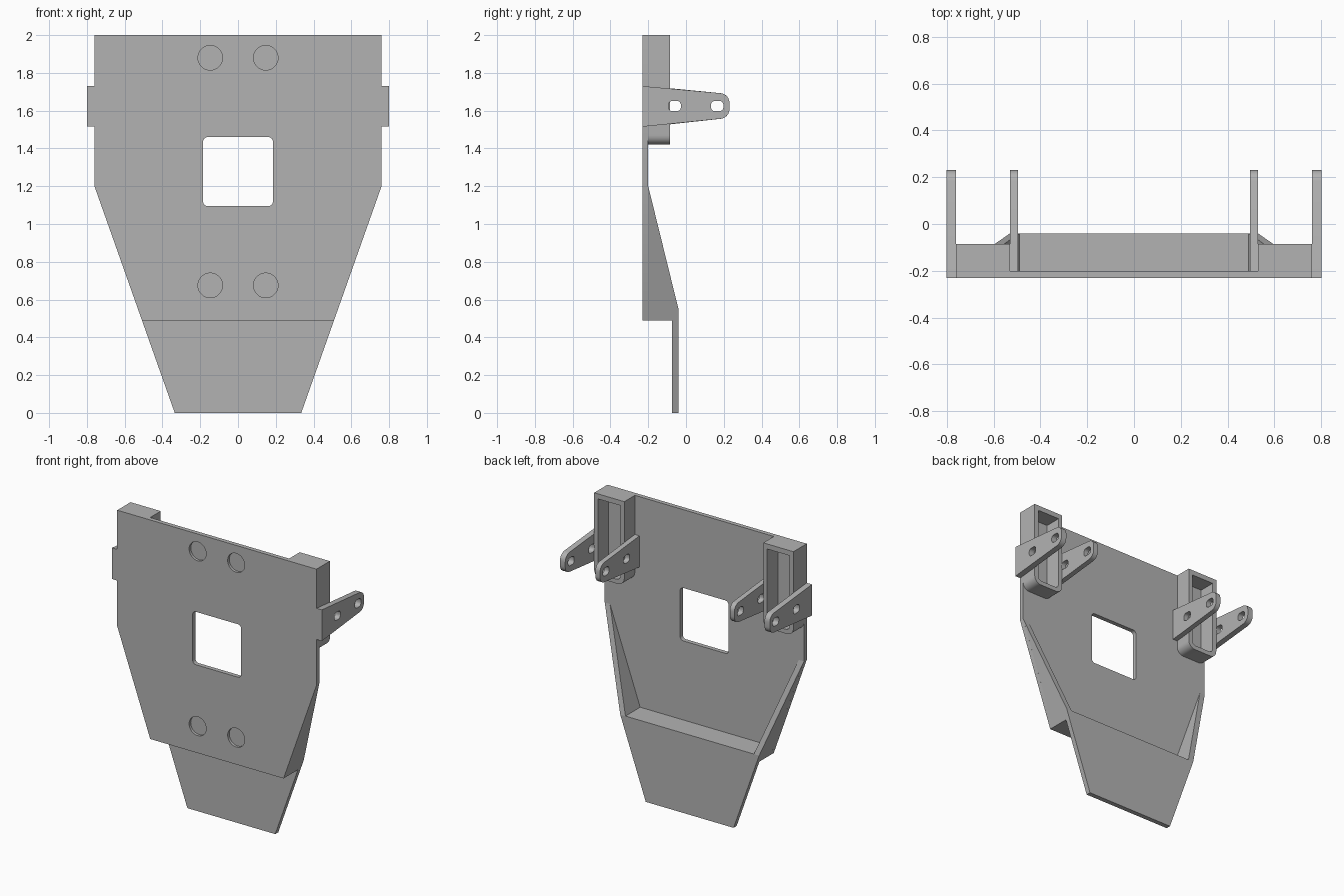
import bpy, bmesh, math

cube = bpy.data.objects.get("Cube")
if cube:
    bpy.data.objects.remove(cube, do_unlink=True)

grey = bpy.data.materials.new("plain_grey")
grey.use_nodes = True
TONE = (0.45, 0.45, 0.45, 1)
grey.diffuse_color = TONE
grey.node_tree.nodes["Principled BSDF"].inputs["Base Color"].default_value = TONE


def loft(name, ring_a, ring_b):
    """Closed solid between two matching rings of points."""
    bm = bmesh.new()
    a = [bm.verts.new(p) for p in ring_a]
    b = [bm.verts.new(p) for p in ring_b]
    bm.faces.new(a)
    bm.faces.new(b[::-1])
    n = len(a)
    for i in range(n):
        j = (i + 1) % n
        bm.faces.new((a[j], a[i], b[i], b[j]))
    bmesh.ops.recalc_face_normals(bm, faces=bm.faces)
    mesh = bpy.data.meshes.new(name)
    bm.to_mesh(mesh)
    bm.free()
    mesh.materials.append(grey)
    ob = bpy.data.objects.new(name, mesh)
    bpy.context.collection.objects.link(ob)
    return ob


def slab_y(name, outline, y0, y1):
    return loft(name, [(x, y0, z) for x, z in outline], [(x, y1, z) for x, z in outline])


def slab_x(name, outline, x0, x1):
    return loft(name, [(x0, y, z) for y, z in outline], [(x1, y, z) for y, z in outline])


def rounded(corners, radii, steps=6):
    """Round each corner of a convex outline with its own radius."""
    pts, n = [], len(corners)
    for i, (px, py) in enumerate(corners):
        r = radii[i]
        if r == 0:
            pts.append((px, py))
            continue
        ends = []
        for qx, qy in (corners[i - 1], corners[(i + 1) % n]):
            d = math.hypot(qx - px, qy - py)
            ends.append((px + (qx - px) / d * r, py + (qy - py) / d * r))
        (ax, ay), (bx, by) = ends
        cx, cy = ax + bx - px, ay + by - py
        for k in range(steps + 1):
            t = k / steps * math.pi / 2
            s, c = 1 - math.sin(t), 1 - math.cos(t)
            pts.append((px + (ax - px) * s + (bx - px) * c, py + (ay - py) * s + (by - py) * c))
    return pts


def rect(x0, x1, z0, z1):
    return [(x0, z0), (x1, z0), (x1, z1), (x0, z1)]


def cut(ob, cutters):
    bpy.context.view_layer.objects.active = ob
    for c in cutters:
        mod = ob.modifiers.new("cut", 'BOOLEAN')
        mod.operation, mod.solver, mod.object = 'DIFFERENCE', 'EXACT', c
        bpy.ops.object.modifier_apply(modifier=mod.name)
        bpy.data.objects.remove(c, do_unlink=True)


def side(z):
    """Half width of the tapering lower body."""
    return 0.335 + 0.354 * z


FRONT, BACK, RIM = -0.23, -0.2, -0.04
LOW, SHELF, WAIST = 0.49, 0.55, 1.2

# Main plate with window and four shallow round recesses
half = [(side(LOW), LOW), (0.76, WAIST), (0.76, 2)]
plate = slab_y("main_plate", half + [(-x, z) for x, z in half[::-1]], FRONT, BACK)
cutters = [slab_y("window_cutter", rounded(rect(-0.185, 0.185, 1.095, 1.46), [0.025] * 4), -0.3, 0)]
for x in (-0.147, 0.147):
    for z in (0.675, 1.88):
        disc = [(x + 0.065 * math.cos(k * math.tau / 40), z + 0.065 * math.sin(k * math.tau / 40))
                for k in range(40)]
        cutters.append(slab_y("recess_cutter", disc, -0.3, FRONT + 0.018))
cut(plate, cutters)

# Lower flap and the shelf joining it to the plate
slab_y("lower_flap", [(-side(0), 0), (side(0), 0), (side(SHELF), SHELF), (-side(SHELF), SHELF)], -0.073, RIM)
slab_y("shelf", [(-side(LOW), LOW), (side(LOW), LOW), (side(SHELF), SHELF), (-side(SHELF), SHELF)], BACK, -0.073)

for s, label in ((1, "left"), (-1, "right")):
    # Tapered side gusset
    profile = [(BACK, SHELF), (RIM, SHELF), (BACK, WAIST)]
    loft(label + "_gusset", [(s * side(z), y, z) for y, z in profile],
         [(s * (side(z) - 0.04), y, z) for y, z in profile])

    # Open-backed bracket box with rounded lower corners
    box = slab_y(label + "_bracket_box",
                 rounded([(s * x, z) for x, z in rect(0.53, 0.76, 1.42, 2)], [0.05, 0.05, 0, 0]), BACK, -0.085)
    hole = slab_y("box_cutter",
                  rounded([(s * x, z) for x, z in rect(0.56, 0.73, 1.45, 1.965)], [0.03, 0.03, 0, 0]), -0.3, 0.1)
    cut(box, [hole])

    # Pair of tapered lugs with two holes each
    for part, x0, x1, y0 in (("outer", 0.76, 0.8, FRONT), ("inner", 0.495, 0.53, BACK)):
        shape = [(y0, 1.515), (0.23, 1.562), (0.23, 1.688), (y0, 1.73)]
        lug = slab_x(f"{label}_{part}_lug", rounded(shape, [0, 0.045, 0.045, 0]), s * x0, s * x1)
        cut(lug, [slab_x("pin_cutter", rounded(rect(y - 0.033, y + 0.033, 1.597, 1.652), [0.022] * 4),
                         s * (x0 - 0.1), s * (x1 + 0.1)) for y in (-0.06, 0.165)])

# Smooth the rounded corners, keep edges sharp
bpy.ops.object.select_all(action='DESELECT')
for ob in bpy.data.objects:
    if ob.type == 'MESH' and grey.name in ob.data.materials:
        ob.select_set(True)
        bpy.context.view_layer.objects.active = ob
bpy.ops.object.shade_smooth_by_angle(angle=math.radians(30))
